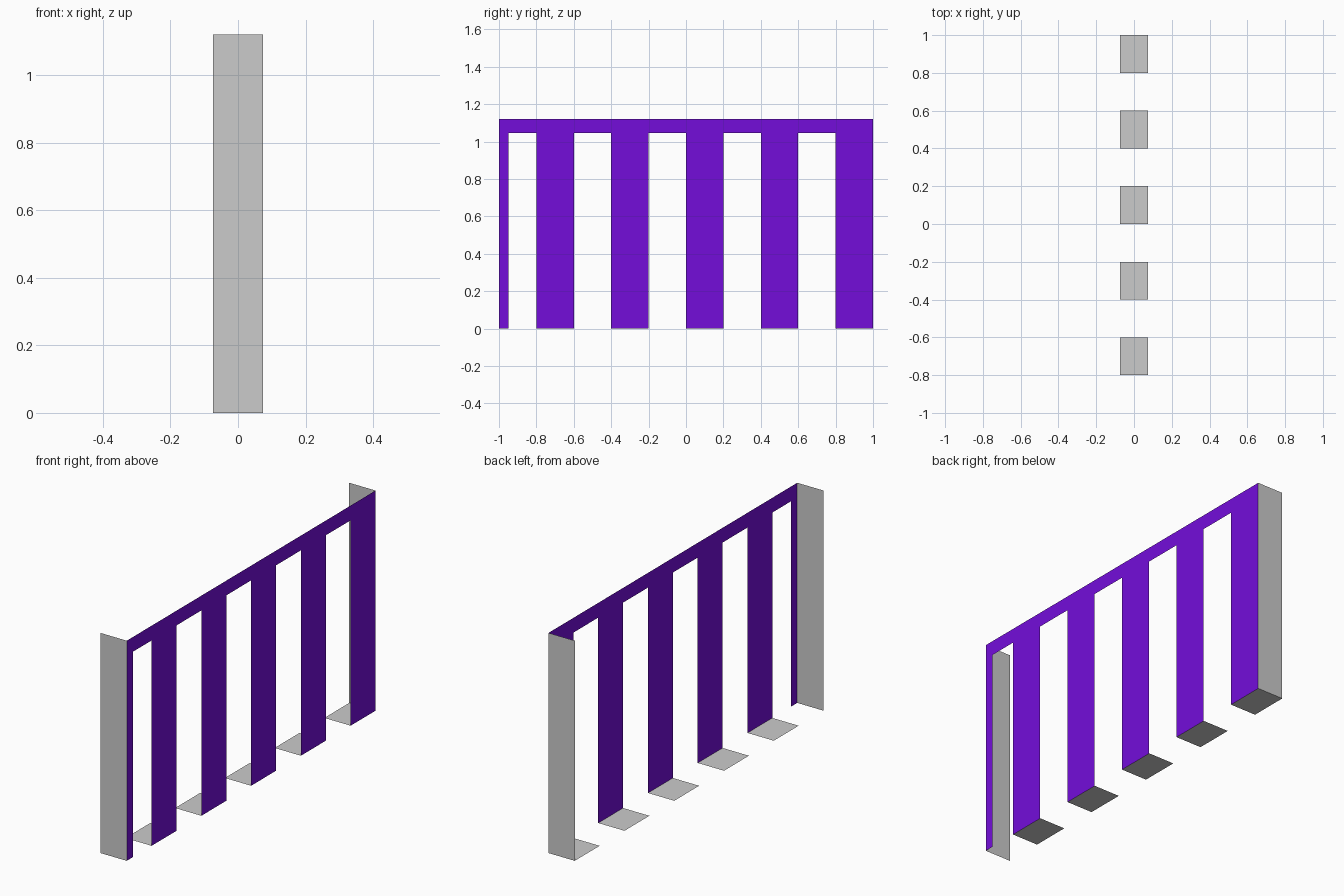
import bpy
import bmesh

old = bpy.data.objects.get("Cube")
if old:
    bpy.data.objects.remove(old, do_unlink=True)

HALF_W, HALF_L, HEIGHT = 0.074, 1.0, 1.12
RAIL_Z = 1.045      # underside of the top rail
SLAT = 0.2          # slat width, equal to the gap
slat_starts = [-0.8 + 2 * SLAT * i for i in range(5)]


def make_material(name, color):
    mat = bpy.data.materials.new(name)
    mat.use_nodes = True
    mat.diffuse_color = color
    mat.node_tree.nodes["Principled BSDF"].inputs["Base Color"].default_value = color
    return mat


def make_sheet(name, quads, mat):
    """Object made of flat quads, with shared corners welded."""
    bm = bmesh.new()
    for quad in quads:
        bm.faces.new([bm.verts.new(p) for p in quad])
    bmesh.ops.remove_doubles(bm, verts=bm.verts, dist=0.0001)
    mesh = bpy.data.meshes.new(name)
    bm.to_mesh(mesh)
    bm.free()
    mesh.materials.append(mat)
    obj = bpy.data.objects.new(name, mesh)
    bpy.context.collection.objects.link(obj)
    return obj


def side_quad(y0, y1, z0, z1):
    x = HALF_W
    return [(x, y0, z0), (x, y1, z0), (x, y1, z1), (x, y0, z1)]


def end_quad(y):
    s = HALF_W if y < 0 else -HALF_W
    return [(-s, y, 0), (s, y, 0), (s, y, HEIGHT), (-s, y, HEIGHT)]


def floor_quad(y0, y1):
    w = HALF_W
    return [(-w, y0, 0), (-w, y1, 0), (w, y1, 0), (w, y0, 0)]


purple = make_material("purple", (0.174, 0.004, 0.70, 1))
grey = make_material("light grey", (0.60, 0.60, 0.60, 1))

# Slatted side: narrow front post, five slats, and the rail split above each
spans = [(-HALF_L, -0.95)] + [(y, y + SLAT) for y in slat_starts]
uprights = [side_quad(a, b, 0, RAIL_Z) for a, b in spans]
cuts = sorted({round(y, 3) for span in spans for y in span})
rail = [side_quad(a, b, RAIL_Z, HEIGHT) for a, b in zip(cuts, cuts[1:])]
make_sheet("slatted_side", uprights + rail, purple)

# Full-height end panels
make_sheet("front_panel", [end_quad(-HALF_L)], grey)
make_sheet("back_panel", [end_quad(HALF_L)], grey)

# Foot plate beside each slat
for i, y in enumerate(slat_starts):
    make_sheet(f"foot_plate_{i + 1}", [floor_quad(y, y + SLAT)], grey)
